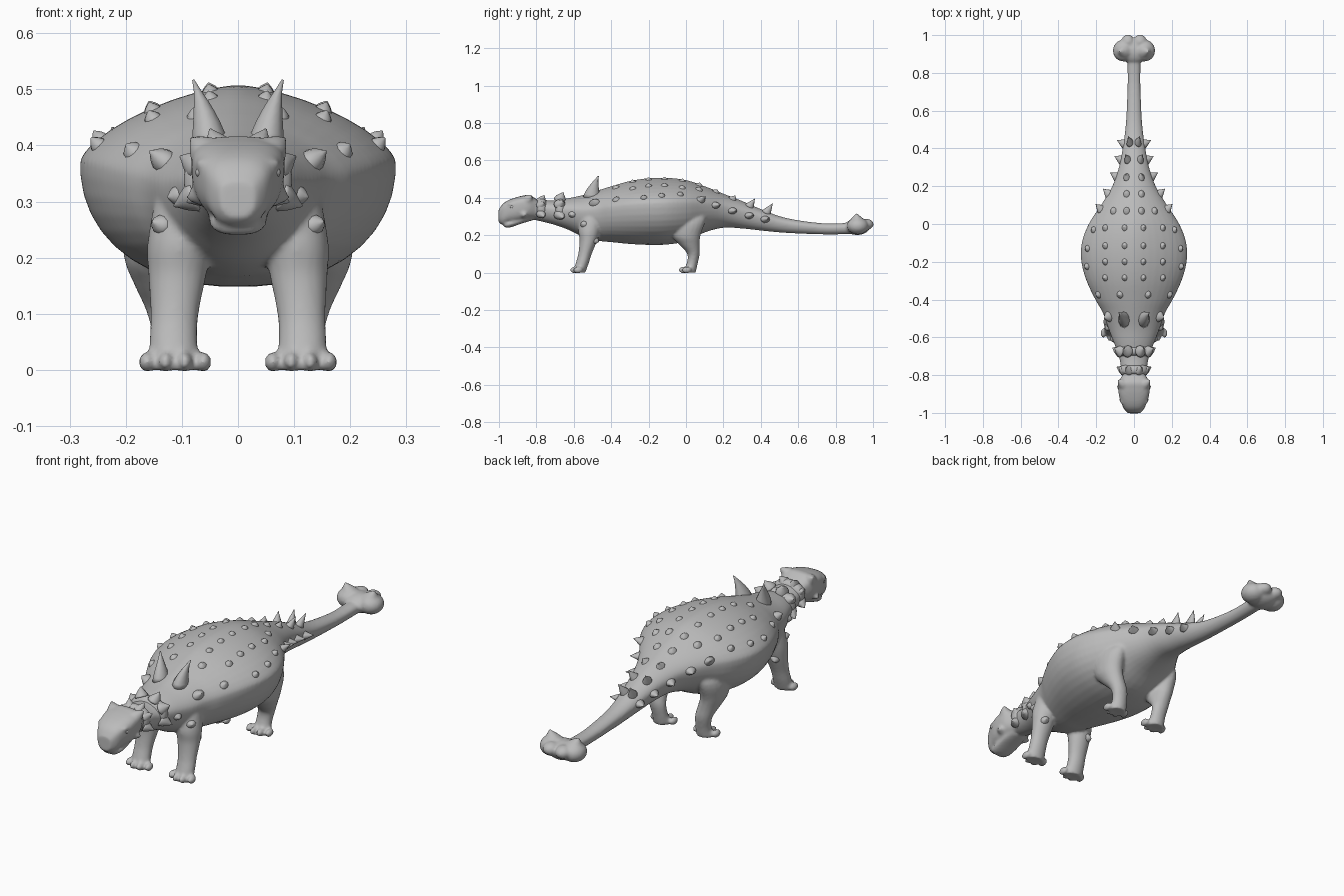
import bpy, bmesh, math
from mathutils import Vector, Matrix
from mathutils.bvhtree import BVHTree

cube = bpy.data.objects.get("Cube")
if cube:
    bpy.data.objects.remove(cube)

hide = bpy.data.materials.new("grey_hide")
hide.use_nodes = True
GREY = (0.5, 0.5, 0.5, 1)
hide.diffuse_color = GREY
hide.node_tree.nodes["Principled BSDF"].inputs["Base Color"].default_value = GREY


def finish(name, bm):
    bmesh.ops.recalc_face_normals(bm, faces=bm.faces)
    mesh = bpy.data.meshes.new(name)
    bm.to_mesh(mesh)
    bm.free()
    mesh.materials.append(hide)
    mesh.shade_smooth()
    obj = bpy.data.objects.new(name, mesh)
    bpy.context.collection.objects.link(obj)
    return obj


def skin(bm, rings):
    """Bridge rings of points into a closed tube."""
    loops = [[bm.verts.new(p) for p in ring] for ring in rings]
    n = len(loops[0])
    for a, b in zip(loops, loops[1:]):
        for i in range(n):
            j = (i + 1) % n
            bm.faces.new((a[i], a[j], b[j], b[i]))
    bm.faces.new(loops[0])
    bm.faces.new(loops[-1])


def smooth_rows(rows, steps=4):
    """Catmull-Rom resampling of section rows."""
    out = []
    for k in range(len(rows) - 1):
        p = [rows[max(0, min(len(rows) - 1, k + d))] for d in (-1, 0, 1, 2)]
        for s in range(steps):
            t = s / steps
            out.append([b + t * (c - a + t * (2 * a - 5 * b + 4 * c - d + t * (3 * (b - c) + d - a))) / 2
                        for a, b, c, d in zip(*p)])
    return out + [rows[-1]]


def power(v, p):
    return math.copysign(abs(v) ** p, v)


def trunk(bm, rows, high=0.64, square=1.0, roof=0.0):
    """Loft along y from rows of (y, half width, bottom, top); roof flattens wide backs."""
    rings = []
    for y, w, lo, hi in smooth_rows(rows):
        mid = lo + high * (hi - lo)
        ring = []
        for i in range(40):
            a = math.tau * (i + 0.5) / 40
            c, s = math.cos(a), math.sin(a)
            bow = square + roof * w if s > 0 else square - roof * w * 0.25
            reach = hi - mid if s > 0 else mid - lo
            ring.append((w * power(c, bow), y, mid + reach * power(s, bow)))
        rings.append(ring)
    skin(bm, rings)


def limb(bm, rows, side):
    """Loft upward from rows of (z, x, y, x radius, y radius)."""
    skin(bm, [[(side * (x + rx * math.cos(a)), y + ry * math.sin(a), z)
               for a in (math.tau * i / 20 for i in range(20))]
              for z, x, y, rx, ry in smooth_rows(rows)])


def blob(bm, pos, size):
    m = Matrix.Translation(pos) @ Matrix.Diagonal((*size, 1))
    bmesh.ops.create_icosphere(bm, subdivisions=3, radius=1, matrix=m)


def spike(bm, base, aim, radius, length, bend=(0, 0, 0), wide=1.0, round_off=1.3):
    """Rounded cone whose tip can curve; wide stretches it along y."""
    aim, base, bend = Vector(aim).normalized(), Vector(base), Vector(bend)
    along = (Vector((0, 1, 0)) - aim * aim.y).normalized()
    across = aim.cross(along)
    rings = []
    for k in range(7):
        t = k / 6
        r = radius * max(0.06, 1 - t ** round_off)
        c = base + aim * length * t + bend * t * t
        rings.append([c + along * r * wide * math.cos(a) + across * r * math.sin(a)
                      for a in (math.tau * i / 10 for i in range(10))])
    skin(bm, rings)


# Torso, neck and tail
bm = bmesh.new()
trunk(bm, [(-0.84, 0.05, 0.29, 0.38), (-0.78, 0.065, 0.275, 0.39), (-0.70, 0.08, 0.255, 0.385),
           (-0.62, 0.11, 0.225, 0.40), (-0.55, 0.137, 0.19, 0.415), (-0.47, 0.165, 0.17, 0.44),
           (-0.40, 0.205, 0.163, 0.462), (-0.30, 0.252, 0.153, 0.49), (-0.20, 0.279, 0.148, 0.505),
           (-0.10, 0.277, 0.15, 0.507), (0.0, 0.24, 0.168, 0.495), (0.1, 0.175, 0.215, 0.462),
           (0.2, 0.115, 0.24, 0.422), (0.3, 0.08, 0.236, 0.383), (0.4, 0.06, 0.225, 0.34),
           (0.5, 0.046, 0.215, 0.302), (0.6, 0.039, 0.209, 0.28), (0.75, 0.034, 0.204, 0.263),
           (0.9, 0.036, 0.206, 0.268)], 0.62, 1.0, 1.25)

# Head and jaw
trunk(bm, [(-0.79, 0.055, 0.29, 0.385), (-0.835, 0.08, 0.285, 0.415), (-0.87, 0.083, 0.275, 0.412),
           (-0.91, 0.079, 0.268, 0.402), (-0.95, 0.066, 0.265, 0.387), (-0.98, 0.052, 0.256, 0.367),
           (-1.002, 0.032, 0.27, 0.335)], 0.68, 0.75)
trunk(bm, [(-0.82, 0.045, 0.28, 0.33), (-0.88, 0.053, 0.262, 0.3), (-0.94, 0.049, 0.242, 0.28),
           (-0.972, 0.033, 0.242, 0.265)], 0.5, 0.8)

# Tail club core
blob(bm, (0, 0.915, 0.245), (0.075, 0.068, 0.044))

for side in (-1, 1):
    # Legs, feet and toes
    limb(bm, [(0, 0.113, -0.572, 0.045, 0.034), (0.05, 0.115, -0.555, 0.043, 0.035),
              (0.1, 0.113, -0.54, 0.043, 0.036), (0.17, 0.108, -0.522, 0.052, 0.047),
              (0.23, 0.103, -0.515, 0.058, 0.06), (0.32, 0.085, -0.495, 0.06, 0.065)], side)
    limb(bm, [(0, 0.113, 0.014, 0.043, 0.038), (0.045, 0.114, 0.032, 0.037, 0.03),
              (0.1, 0.122, 0.04, 0.04, 0.033), (0.15, 0.137, 0.018, 0.047, 0.055),
              (0.2, 0.15, 0.0, 0.053, 0.078), (0.28, 0.148, 0.01, 0.055, 0.095),
              (0.36, 0.1, 0.03, 0.05, 0.08)], side)
    for y in (-0.603, -0.022):
        for k in range(4):
            off = (k - 1.5) * 0.034
            blob(bm, (side * (0.112 + off), y + abs(off) * 0.5, 0.014), (0.0135, 0.026, 0.018))
    # Brow and nostril bumps
    blob(bm, (side * 0.06, -0.925, 0.366), (0.017, 0.03, 0.012))
    blob(bm, (side * 0.028, -0.985, 0.325), (0.014, 0.014, 0.014))
    # Tail club lobes
    blob(bm, (side * 0.056, 0.918, 0.25), (0.056, 0.058, 0.046))
    blob(bm, (side * 0.032, 0.963, 0.258), (0.037, 0.04, 0.03))
    spike(bm, (side * 0.055, 0.915, 0.262), (side * 0.4, -0.05, 1), 0.05, 0.06)
    # Crest corners and cheek horns
    spike(bm, (side * 0.06, -0.845, 0.39), (side * 0.8, 0.6, 0.8), 0.03, 0.043)
    spike(bm, (side * 0.06, -0.87, 0.315), (side * 1, 0.4, -0.3), 0.026, 0.04)

body = finish("body", bm)
remesh = body.modifiers.new("blend", 'REMESH')
remesh.mode = 'VOXEL'
remesh.voxel_size = 0.007
remesh.use_smooth_shade = True
relax = body.modifiers.new("relax", 'SMOOTH')
relax.factor = 0.5
relax.iterations = 4
surface = BVHTree.FromObject(body, bpy.context.evaluated_depsgraph_get())


def place(bm, origin, ray, radius, length, lean=(0, 0, 0), wide=1.2, round_off=2.0):
    """Seat a mirrored pair of studs on the hide where a ray meets it."""
    hit, normal, _, _ = surface.ray_cast(Vector(origin), Vector(ray))
    if hit is None:
        return
    aim = (normal + Vector(lean)).normalized()
    base = hit - normal * radius * 0.35
    for side in (-1, 1):
        flip = Vector((side, 1, 1))
        spike(bm, base * flip, aim * flip, radius, length, wide=wide, round_off=round_off)


def from_top(bm, x, y, *args, **kw):
    place(bm, (x, y, 1), (0, 0, -1), *args, **kw)


def from_side(bm, y, z, *args, **kw):
    place(bm, (1, y, z), (-1, 0, 0), *args, **kw)


# Back studs in rows
bm = bmesh.new()
for y in (-0.285, -0.2, -0.115, -0.02):
    from_top(bm, 0.05, y, 0.016, 0.018)
    from_top(bm, 0.153, y, 0.017, 0.02)
for x, y in ((0.075, -0.375), (0.19, -0.375), (0.04, 0.07), (0.11, 0.07), (0.04, 0.16)):
    from_top(bm, x, y, 0.019, 0.021)
for x, y in ((0.25, -0.225), (0.247, -0.13), (0.215, -0.03)):
    from_top(bm, x, y, 0.016, 0.023)
finish("back_studs", bm)

# Flank and shoulder studs
bm = bmesh.new()
from_side(bm, -0.49, 0.375, 0.023, 0.036, (0.2, 0, 0), wide=1.4)
for y, z in ((-0.55, 0.26), (-0.61, 0.31), (-0.48, 0.17)):
    from_side(bm, y, z, 0.018, 0.022)
finish("flank_studs", bm)

# Tail spikes, upright and sideways
bm = bmesh.new()
for x, y, size in ((0.04, 0.25, 0.03), (0.035, 0.34, 0.055), (0.022, 0.43, 0.065)):
    from_top(bm, x, y, 0.02, size, (0, 0.6, 0.5), wide=1.3, round_off=1.1)
for y, z in ((0.08, 0.39), (0.16, 0.36), (0.25, 0.33), (0.34, 0.305), (0.425, 0.285)):
    from_side(bm, y, z, 0.02, 0.045, (0.2, 0.4, 0.1), wide=1.4, round_off=1.1)
finish("tail_spikes", bm)

# Tall curved shoulder spikes
bm = bmesh.new()
for side in (-1, 1):
    spike(bm, (side * 0.05, -0.505, 0.40), (side * 0.1, 0.1, 1), 0.034, 0.118,
          (side * 0.018, 0.025, 0), 1.35, 1.25)
finish("shoulder_spikes", bm)

# Neck collars: bands with plates fanned round the neck
bm = bmesh.new()
for y, w, lo, hi, size in ((-0.775, 0.073, 0.285, 0.4, 0.024), (-0.675, 0.094, 0.265, 0.4, 0.029)):
    trunk(bm, [(y - 0.025, w * 0.8, lo + 0.02, hi - 0.02), (y - 0.01, w, lo, hi),
               (y + 0.015, w, lo, hi), (y + 0.03, w * 0.8, lo + 0.02, hi - 0.02)], 0.55, 0.85)
    for side in (-1, 1):
        for deg, long in ((66, 1.5), (28, 1.3), (-24, 1.6)):
            a = math.radians(deg)
            out = Vector((side * math.cos(a), 0.2, math.sin(a)))
            base = (side * w * 0.85 * math.cos(a), y, 0.335 + (hi - lo) * 0.45 * math.sin(a))
            spike(bm, base, out, size, size * long, (0, 0.01, 0), 1.15, 1.5)
finish("neck_collars", bm)

# Eyes
bm = bmesh.new()
for side in (-1, 1):
    blob(bm, (side * 0.068, -0.93, 0.352), (0.008, 0.011, 0.009))
finish("eyes", bm)
